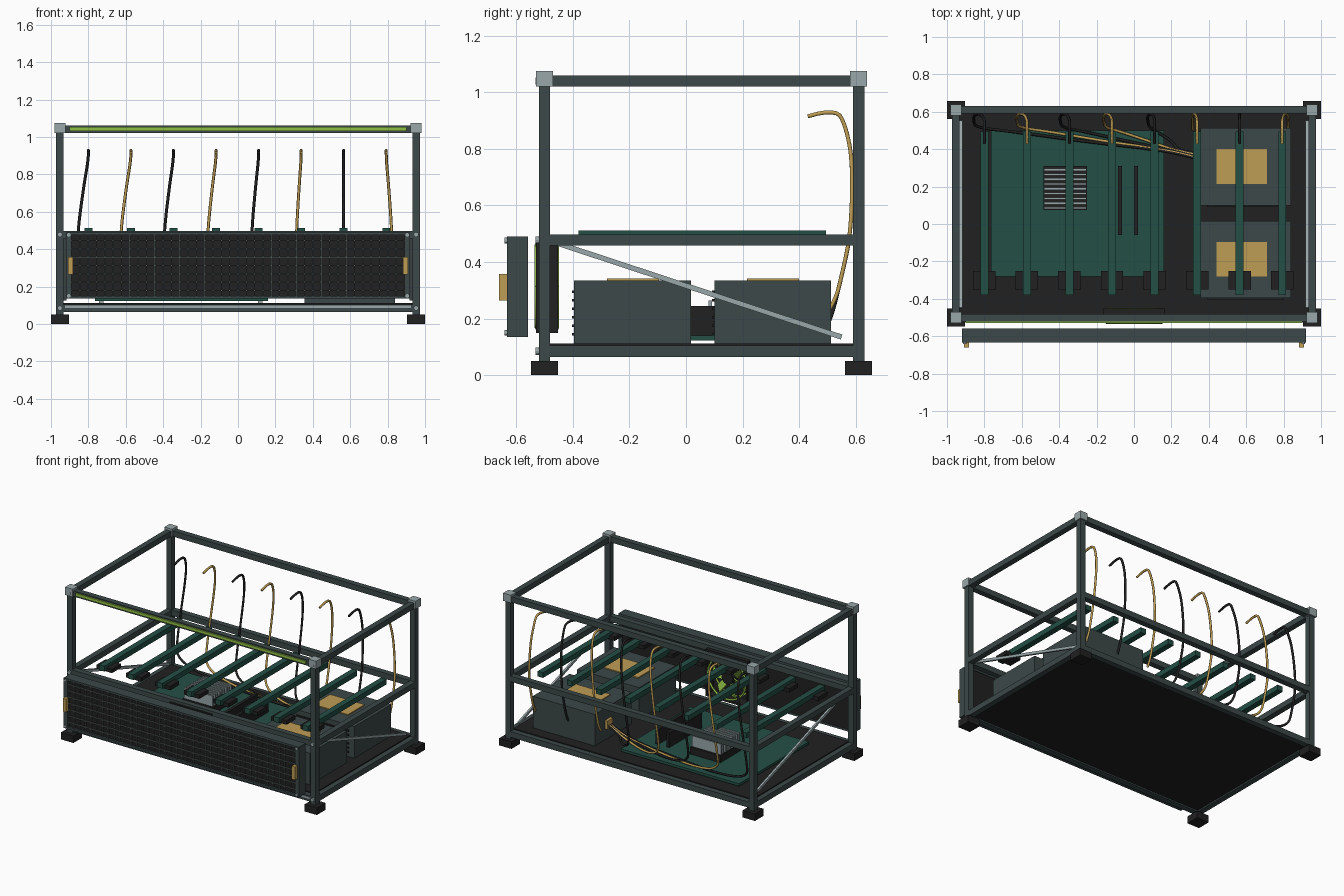
import bpy, bmesh, math
from mathutils import Matrix, Vector

cube = bpy.data.objects.get("Cube")
if cube:
    bpy.data.objects.remove(cube, do_unlink=True)


def material(name, r, g, b):
    m = bpy.data.materials.new(name)
    m.use_nodes = True
    m.diffuse_color = (r, g, b, 1)
    m.node_tree.nodes["Principled BSDF"].inputs["Base Color"].default_value = (r, g, b, 1)
    return m


SLATE = material("slate_metal", .045, .065, .065)
STEEL = material("light_steel", .32, .39, .40)
GREEN = material("board_green", .017, .08, .06)
BRASS = material("brass", .52, .34, .09)
BLACK = material("black_plastic", .015, .015, .015)
LIME = material("lime_light", .28, .52, .06)
MESH = material("mesh_grey", .085, .11, .10)


def finish(name, bm, mat):
    me = bpy.data.meshes.new(name)
    bm.to_mesh(me)
    bm.free()
    me.materials.append(mat)
    ob = bpy.data.objects.new(name, me)
    bpy.context.collection.objects.link(ob)
    return ob


def boxes(name, mat, items):
    """One object from (x0, x1, y0, y1, z0, z1) blocks."""
    bm = bmesh.new()
    for x0, x1, y0, y1, z0, z1 in items:
        mx = Matrix.Translation(((x0 + x1) / 2, (y0 + y1) / 2, (z0 + z1) / 2))
        mx = mx @ Matrix.Diagonal((x1 - x0, y1 - y0, z1 - z0, 1))
        bmesh.ops.create_cube(bm, size=1, matrix=mx)
    return finish(name, bm, mat)


def around(x, y, z0, z1, r):
    return (x - r, x + r, y - r, y + r, z0, z1)


def studs(name, mat, points, r, depth):
    """Round heads facing the front."""
    bm = bmesh.new()
    for p in points:
        bmesh.ops.create_cone(bm, cap_ends=True, segments=12, radius1=r, radius2=r, depth=depth,
                              matrix=Matrix.Translation(p) @ Matrix.Rotation(math.pi / 2, 4, 'X'))
    return finish(name, bm, mat)


def cable(name, mat, points, r):
    cu = bpy.data.curves.new(name, 'CURVE')
    cu.dimensions = '3D'
    cu.bevel_depth = r
    cu.bevel_resolution = 1
    cu.use_fill_caps = True
    sp = cu.splines.new('NURBS')
    sp.points.add(len(points) - 1)
    for p, co in zip(sp.points, points):
        p.co = (*co, 1)
    sp.use_endpoint_u = True
    sp.order_u = 3
    sp.resolution_u = 5
    cu.materials.append(mat)
    ob = bpy.data.objects.new(name, cu)
    bpy.context.collection.objects.link(ob)


# Frame: posts, rails, corner blocks and feet
PX, FRONT, BACK, R = .952, -.5, .61, .02
LEVELS = (.085, .478, 1.04)
corners = [(sx * PX, y) for sx in (-1, 1) for y in (FRONT, BACK)]
boxes("posts", SLATE, [around(x, y, .05, 1.03, R) for x, y in corners])
boxes("feet", BLACK, [around(x, y, 0, .05, .048) for x, y in corners])
boxes("corner_blocks", STEEL, [around(x, y, 1.02, 1.075, .03) for x, y in corners])
boxes("long_rails", SLATE, [(-PX + R, PX - R, y - R, y + R, z - R, z + R)
                            for y in (FRONT, BACK) for z in LEVELS])
boxes("side_rails", SLATE, [(x - R, x + R, FRONT + R, BACK - R, z - R, z + R)
                            for x in (-PX, PX) for z in LEVELS])
boxes("base_plate", BLACK, [(-.935, .935, -.482, .592, .075, .112)])
boxes("light_strip", LIME, [(-.9, .9, -.53, -.52, 1.032, 1.052)])
boxes("lower_trim", STEEL, [(-.925, .925, -.525, -.52, .085, .098)])
studs("frame_screws", STEEL, [(s * PX, -.524, z) for s in (-1, 1) for z in LEVELS], .013, .014)

# Diagonal side braces
a, b = Vector((0, -.45, .465)), Vector((0, .55, .135))
for side, sx in (("left", 1), ("right", -1)):
    ob = boxes(side + "_brace", STEEL, [(-.007, .007, -(b - a).length / 2, (b - a).length / 2, -.009, .009)])
    ob.location = (a + b) / 2 + Vector((sx * .925, 0, 0))
    ob.rotation_euler.x = math.atan2(b.z - a.z, b.y - a.y)

# Front grille: rim, dark core, wire mesh, handles and screws
X, Z0, Z1 = .92, .135, .49
boxes("grille_rim", SLATE, [(-X, X, -.633, -.558, Z1 - .014, Z1), (-X, X, -.633, -.558, Z0, Z0 + .014),
                            (-X, -X + .03, -.633, -.558, Z0, Z1), (X - .03, X, -.633, -.558, Z0, Z1)])
boxes("grille_core", BLACK, [(-X + .02, X - .02, -.618, -.562, Z0 + .01, Z1 - .01)])
cols, rows = 40, 8
wires = []
for i in range(1, cols):
    x = -.89 + 1.78 * i / cols
    wires.append((x - .003, x + .003, -.63, -.617, Z0 + .01, Z1 - .01))
for j in range(1, rows):
    z = Z0 + (Z1 - Z0) * j / rows
    wires.append((-.89, .89, -.63, -.617, z - .003, z + .003))
boxes("grille_mesh", MESH, wires)
boxes("grille_handles", BRASS, [(s * .895 - .013, s * .895 + .013, -.66, -.632, .265, .358) for s in (-1, 1)])
studs("grille_screws", STEEL, [(s * .905, -.636, z) for s in (-1, 1) for z in (.15, .476)], .01, .01)

# Cooling fan with glowing rings
FZ, FR = .315, .165
boxes("fan_frame", BLACK, [(-FR, FR, -.53, -.452, FZ + s * .158 - .007, FZ + s * .158 + .007) for s in (-1, 1)]
      + [(s * .158 - .007, s * .158 + .007, -.53, -.452, FZ - FR, FZ + FR) for s in (-1, 1)])
for name, y in (("front_fan_ring", -.528), ("rear_fan_ring", -.455)):
    cable(name, LIME, [(.148 * math.cos(t * math.pi / 12), y, FZ + .148 * math.sin(t * math.pi / 12))
                       for t in range(25)], .007)
studs("fan_hub", BLACK, [(0, -.49, FZ)], .045, .06)
for k in range(7):
    blade = boxes("fan_blade", LIME, [(.04, .138, -.004, .004, -.03, .03)])
    blade.matrix_world = (Matrix.Translation((0, -.49, FZ)) @ Matrix.Rotation(k * math.tau / 7, 4, 'Y')
                          @ Matrix.Rotation(.6, 4, 'X'))

# Main board, memory and heat sink
boxes("main_board", GREEN, [(-.765, .16, -.28, .5, .122, .14)])
boxes("board_spacers", STEEL, [around(x, y, .11, .124, .012) for x in (-.73, .12) for y in (-.24, .46)])
boxes("memory_sticks", BLACK, [(x, x + .022, -.06, .31, .14, .245) for x in (-.085, 0)])
boxes("heat_sink_base", BLACK, [(-.485, -.25, .075, .31, .14, .19)])
boxes("heat_sink_fins", STEEL, [(-.48, -.255, .08 + i * .0255, .092 + i * .0255, .19, .265) for i in range(9)])

# Two power supplies with labels, front vents and an outlet plug
supplies = (("front", -.395), ("rear", .1))
for name, y in supplies:
    boxes(name + "_power_supply", SLATE, [(.355, .84, y, y + .412, .112, .335)])
    boxes(name + "_supply_label", BRASS, [(.44, .71, y + .115, y + .3, .335, .342)])
    boxes(name + "_supply_vents", BLACK, [(.39, .8, y - .008, y + .002, z / 100, z / 100 + .01)
                                          for z in range(14, 31, 3)])
boxes("outlet_plug", BRASS, [(.335, .357, .335, .4, .19, .25)])

# Card risers with sockets, and a hooked cable behind each
for i in range(8):
    x = -.8 + i * .2275
    boxes("riser_bar", GREEN, [(x - .021, x + .021, -.38, .495, .475, .512)])
    boxes("riser_socket", BLACK, [(x - .06, x + .06, -.35, -.25, .462, .49)])
    low = x + (-.057, -.055, -.05, -.045, -.037, -.025, 0, .03)[i]
    path = [(x, .43, .915), (x, .53, .945), (x, .565, .88), (low * .4 + x * .6, .59, .75),
            (low, .583, .5), (low, .55, .35)]
    if x < .3:
        mid = low * .5 + .17
        path += [(low + .01, .515, .21), (low * .8 + .07, .49, .16),
                 (mid, .44, .155), (.24, .385, .17), (.345, .345 + i * .009, .21)]
    else:
        path += [(low, .53, .27), (low, .505, .23)]
    cable("brass_cable" if i % 2 else "black_cable", BRASS if i % 2 else BLACK, path, .008)
